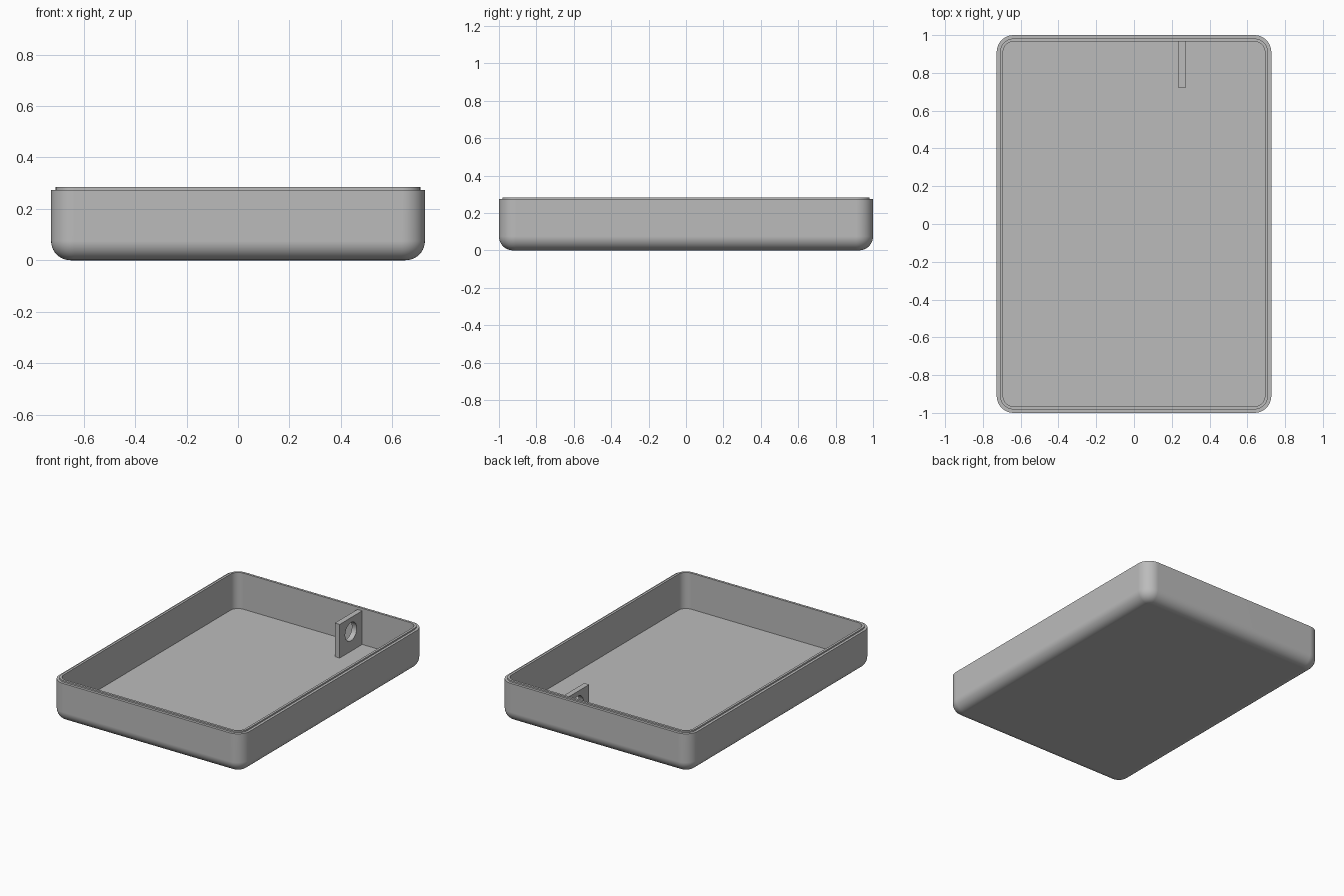
import bpy, bmesh, math
from mathutils import Matrix

cube = bpy.data.objects.get("Cube")
if cube:
    bpy.data.objects.remove(cube, do_unlink=True)

HALF_X, HALF_Y, CORNER = 0.727, 1.0, 0.09
FILLET, WALL, STEP = 0.075, 0.034, 0.018
FLOOR_Z, SHOULDER_Z, RIM_Z = 0.035, 0.274, 0.284

grey = bpy.data.materials.new("plain grey")
grey.use_nodes = True
colour = (0.5, 0.5, 0.5, 1)
grey.diffuse_color = colour
grey.node_tree.nodes["Principled BSDF"].inputs["Base Color"].default_value = colour


def make_object(name, bm):
    bmesh.ops.recalc_face_normals(bm, faces=bm.faces)
    mesh = bpy.data.meshes.new(name)
    bm.to_mesh(mesh)
    bm.free()
    mesh.materials.append(grey)
    obj = bpy.data.objects.new(name, mesh)
    bpy.context.collection.objects.link(obj)
    return obj


def smooth(obj):
    bpy.ops.object.select_all(action="DESELECT")
    obj.select_set(True)
    bpy.context.view_layer.objects.active = obj
    bpy.ops.object.shade_smooth_by_angle(angle=math.radians(30))


def rounded_ring(bm, inset, z, steps=10):
    """Rounded rectangle of vertices, inset from the outer wall."""
    r = CORNER - inset
    ring = []
    for k, (sx, sy) in enumerate([(1, 1), (-1, 1), (-1, -1), (1, -1)]):
        for i in range(steps + 1):
            a = math.pi / 2 * (k + i / steps)
            ring.append(bm.verts.new((sx * (HALF_X - CORNER) + r * math.cos(a),
                                      sy * (HALF_Y - CORNER) + r * math.sin(a), z)))
    return ring


# Tray: wall section swept round a rounded rectangle
section = []
for i in range(11):
    a = math.pi / 2 * i / 10
    section.append((FILLET * (1 - math.sin(a)), FILLET * (1 - math.cos(a))))
section += [(0, SHOULDER_Z), (STEP, SHOULDER_Z), (STEP, RIM_Z),
            (WALL, RIM_Z), (WALL, FLOOR_Z)]
bm = bmesh.new()
rings = [rounded_ring(bm, inset, z) for inset, z in section]
for low, high in zip(rings, rings[1:]):
    for i in range(len(low)):
        j = (i + 1) % len(low)
        bm.faces.new((low[i], low[j], high[j], high[i]))
bm.faces.new(rings[0])
bm.faces.new(rings[-1])
tray = make_object("tray", bm)
smooth(tray)
weighted = tray.modifiers.new("even shading", "WEIGHTED_NORMAL")
weighted.keep_sharp = True

# Tab standing on the floor against the back wall
X0, X1, Y0, Y1, TOP = 0.235, 0.272, 0.72, HALF_Y - WALL + 0.005, 0.267
bm = bmesh.new()
bmesh.ops.create_cube(bm, size=1, matrix=(
    Matrix.Translation(((X0 + X1) / 2, (Y0 + Y1) / 2, (FLOOR_Z - 0.005 + TOP) / 2))
    @ Matrix.Diagonal((X1 - X0, Y1 - Y0, TOP - FLOOR_Z + 0.005, 1))))
tab = make_object("strap_tab", bm)

# Round hole through the tab
bm = bmesh.new()
bmesh.ops.create_cone(bm, cap_ends=True, segments=40, radius1=0.063, radius2=0.063,
                      depth=0.2, matrix=Matrix.Translation(((X0 + X1) / 2, 0.843, 0.17))
                      @ Matrix.Rotation(math.pi / 2, 4, "Y"))
cutter = make_object("hole_cutter", bm)
cut = tab.modifiers.new("hole", "BOOLEAN")
cut.object = cutter
cut.solver = "EXACT"
bpy.context.view_layer.objects.active = tab
tab.select_set(True)
bpy.ops.object.modifier_apply(modifier=cut.name)
bpy.data.objects.remove(cutter, do_unlink=True)
smooth(tab)
